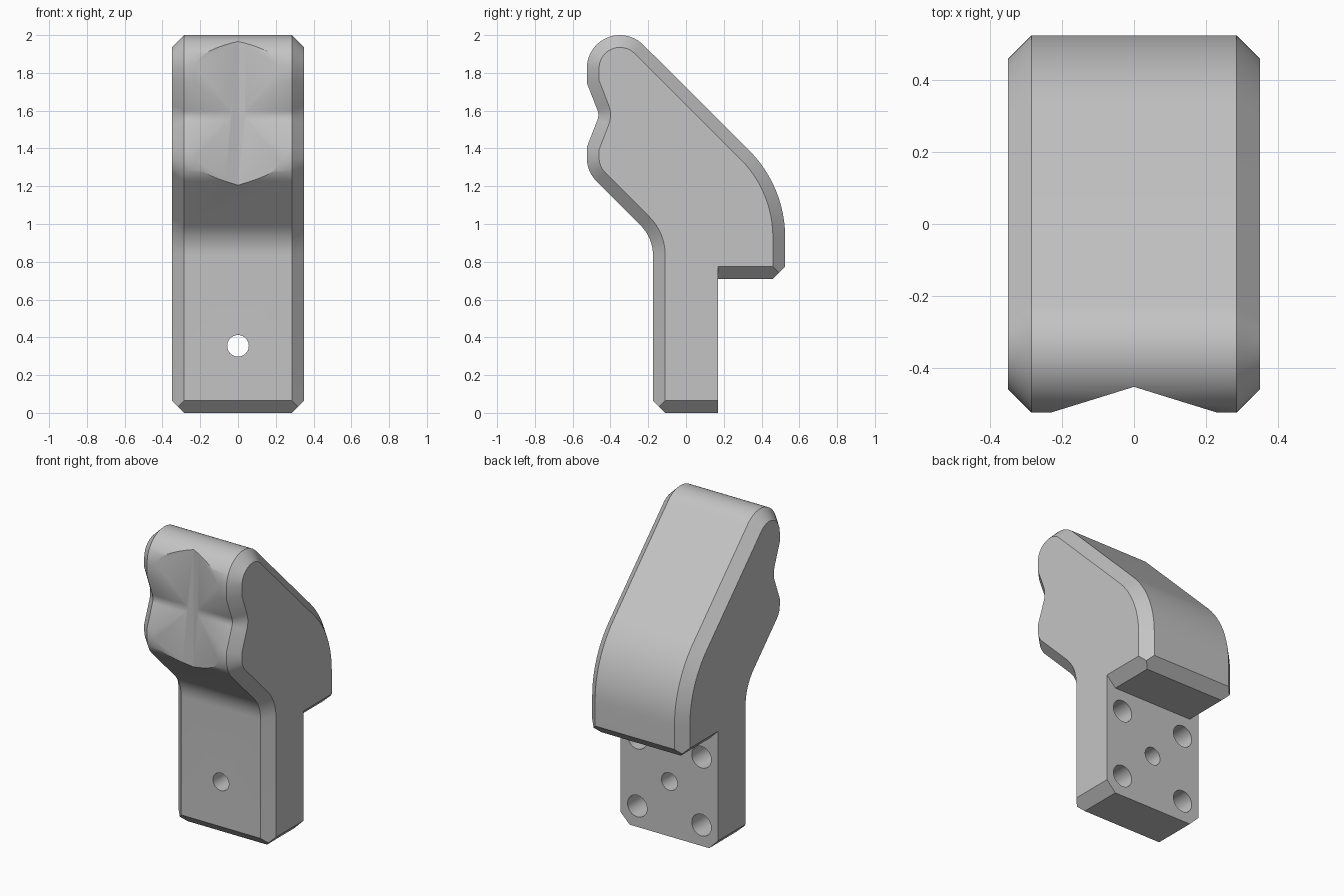
import bpy, bmesh
from math import cos, sin, radians
from mathutils import Matrix, Vector

cube = bpy.data.objects.get("Cube")
if cube:
    bpy.data.objects.remove(cube, do_unlink=True)

C = 0.065        # chamfer size
HALF = 0.35      # half width

grey = bpy.data.materials.new("light_grey")
grey.use_nodes = True
grey.diffuse_color = (0.55, 0.55, 0.55, 1)
grey.node_tree.nodes["Principled BSDF"].inputs["Base Color"].default_value = (0.55, 0.55, 0.55, 1)


def station(outer, inner, mid=None):
    """Outline point, its chamfered partner on the side face, and the halfway point."""
    o, i = Vector(outer), Vector(inner)
    return o, (Vector(mid) if mid else (o + i) / 2), i


def arc(cy, cz, r, a0, a1, n, inset):
    result = []
    for k in range(n + 1):
        a = radians(a0 + (a1 - a0) * k / n)
        d, c = Vector((cos(a), sin(a))), Vector((cy, cz))
        result.append(station(c + d * r, c + d * (r - inset)))
    return result


def make_object(name, bm):
    bmesh.ops.recalc_face_normals(bm, faces=bm.faces)
    mesh = bpy.data.meshes.new(name)
    bm.to_mesh(mesh)
    bm.free()
    mesh.materials.append(grey)
    obj = bpy.data.objects.new(name, mesh)
    bpy.context.collection.objects.link(obj)
    return obj


# Side outline (y, z): up the front, over the top, down the back
outline = [
    station((-0.11, 0), (-0.11, C), (-0.1425, C / 2)),
    station((-0.175, C), (-0.11, C), (-0.1425, C / 2)),
    *arc(-0.395, 0.836, 0.22, 0, 45, 8, -C),
    *arc(-0.35, 1.35, 0.175, 225, 180, 8, C),
    station((-0.525, 1.407), (-0.46, 1.394)),
    *arc(-0.534, 1.577, 0.07, -22, 22, 6, -C),
    station((-0.525, 1.747), (-0.46, 1.76)),
    *arc(-0.35, 1.825, 0.175, 180, 45, 22, C),
    *arc(-0.125, 0.93, 0.65, 45, 0, 12, C),
    station((0.525, 0.775), (0.46, 0.775), (0.4925, 0.7425)),
    station((0.46, 0.71), (0.46, 0.775), (0.4925, 0.7425)),
    station((0.17, 0.71), (0.17, 0.775)),
    station((0.17, 0), (0.17, C)),
]

# Body: rings lofted across the width, with chamfered sides
bm = bmesh.new()
cache = {}


def vert(x, p):
    key = (round(x, 5), round(p.x, 5), round(p.y, 5))
    if key not in cache:
        cache[key] = bm.verts.new(key)
    return cache[key]


def face(verts):
    unique = list(dict.fromkeys(verts))
    if len(unique) > 2:
        bm.faces.new(unique)


layers = [(-HALF, 2), (-HALF + C / 2, 1), (-HALF + C, 0),
          (HALF - C, 0), (HALF - C / 2, 1), (HALF, 2)]
rings = [[vert(x, s[depth]) for s in outline] for x, depth in layers]
for a, b in zip(rings, rings[1:]):
    for k in range(len(a)):
        j = (k + 1) % len(a)
        face([a[k], a[j], b[j], b[k]])
face(rings[0])
face(rings[-1])
body = make_object("body", bm)

# Cutter: shallow V groove in the front, and holes in the stem
bm = bmesh.new()
wedge = [(0, -0.453), (0.5, -0.608), (-0.5, -0.608)]
low = [bm.verts.new((x, y, 1.1)) for x, y in wedge]
high = [bm.verts.new((x, y, 2.1)) for x, y in wedge]
bm.faces.new(low)
bm.faces.new(high)
for k in range(3):
    j = (k + 1) % 3
    bm.faces.new([low[k], low[j], high[j], high[k]])


def hole(x, z, r, y0, y1):
    place = Matrix.Translation((x, (y0 + y1) / 2, z)) @ Matrix.Rotation(radians(90), 4, "X")
    bmesh.ops.create_cone(bm, cap_ends=True, segments=32, radius1=r, radius2=r,
                          depth=y1 - y0, matrix=place)


hole(0, 0.355, 0.057, -0.3, 0.3)
for sx in (-1, 1):
    for sz in (-1, 1):
        hole(sx * 0.23, 0.355 + sz * 0.22, 0.07, -0.05, 0.3)
cutter = make_object("groove_and_hole_cutter", bm)
cutter.hide_render = True

# Cut, then smooth the curved faces
mod = body.modifiers.new("cuts", "BOOLEAN")
mod.operation = "DIFFERENCE"
mod.solver = "EXACT"
mod.object = cutter
bpy.ops.object.select_all(action="DESELECT")
body.select_set(True)
bpy.context.view_layer.objects.active = body
bpy.ops.object.modifier_apply(modifier=mod.name)
bpy.data.objects.remove(cutter, do_unlink=True)
bpy.ops.object.shade_smooth_by_angle(angle=radians(30))
